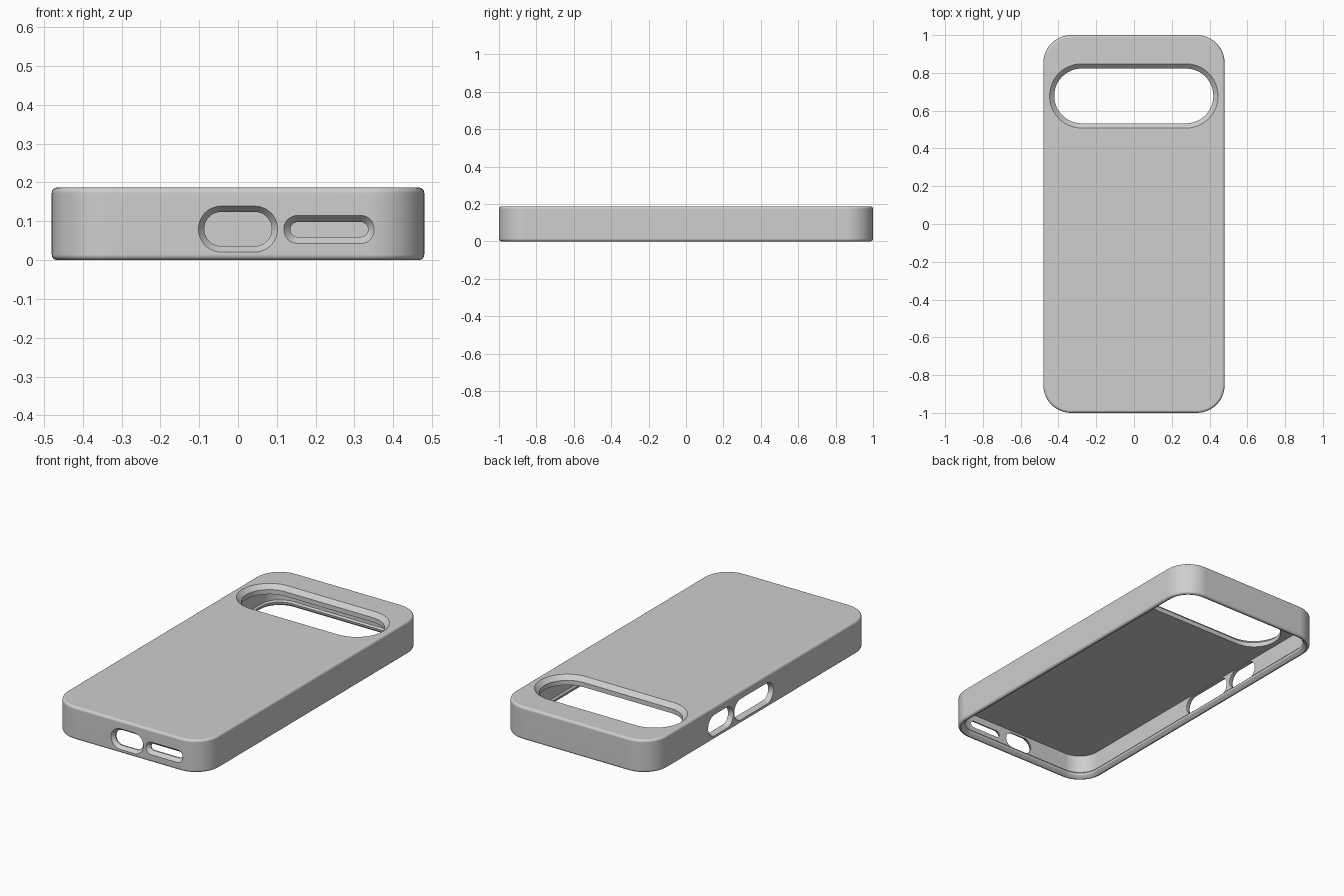
import bpy, bmesh, math
from mathutils import Matrix

if "Cube" in bpy.data.objects:
    bpy.data.objects.remove(bpy.data.objects["Cube"])

HX, HY, H = 0.48, 1.0, 0.187      # outer half width, half length, height
R = 0.147                         # corner radius in plan
FIL = 0.014                       # fillet on outer edges
WALL, PLATE = 0.028, 0.05         # side wall and back plate thickness


def rounded_rect(hx, hy, r, seg=12):
    """Outline points of a rounded rectangle, counter-clockwise."""
    pts = []
    for k, (sx, sy) in enumerate([(1, 1), (-1, 1), (-1, -1), (1, -1)]):
        for i in range(seg + 1):
            a = math.pi / 2 * (k + i / seg)
            pts.append((sx * (hx - r) + r * math.cos(a),
                        sy * (hy - r) + r * math.sin(a)))
    return pts


def loft(name, hx, hy, r, rings, matrix=None):
    """Skin rounded rectangles given as (inset, height) and cap both ends."""
    bm = bmesh.new()
    loops = []
    for inset, z in rings:
        outline = rounded_rect(hx - inset, hy - inset, r - inset)
        loops.append([bm.verts.new((x, y, z)) for x, y in outline])
    n = len(loops[0])
    for a, b in zip(loops, loops[1:]):
        for i in range(n):
            j = (i + 1) % n
            bm.faces.new((a[i], a[j], b[j], b[i]))
    bm.faces.new(loops[0])
    bm.faces.new(loops[-1])
    bmesh.ops.remove_doubles(bm, verts=bm.verts, dist=1e-5)
    if matrix:
        bmesh.ops.transform(bm, matrix=matrix, verts=bm.verts)
    bmesh.ops.recalc_face_normals(bm, faces=bm.faces)
    mesh = bpy.data.meshes.new(name)
    bm.to_mesh(mesh)
    bm.free()
    obj = bpy.data.objects.new(name, mesh)
    bpy.context.collection.objects.link(obj)
    return obj


def slot_cutter(name, hx, hy, flare, depth, matrix):
    """Stadium-shaped cutter along local z, flared at the outside surface z = 0."""
    rings = [(flare, -0.1), (flare, -depth), (0, 0), (0, 0.05)]
    return loft(name, hx, hy, min(hx, hy) - 0.0005, rings, matrix)


# Shell: inner plate face, cavity, bottom lip, rim, outer wall, top face
fil = [(FIL * (1 - math.sin(math.pi / 2 * i / 4)),
        FIL * (1 - math.cos(math.pi / 2 * i / 4))) for i in range(5)]
rings = [(WALL, H - PLATE), (WALL, 0.035), (WALL + 0.008, 0.026), (WALL + 0.006, 0.016),
         (WALL - 0.006, 0.003)]
rings += fil
rings += [(inset, H - z) for inset, z in reversed(fil)]
case = loft("phone_case", HX, HY, R, rings)

# Openings: camera window, charging port, speaker slot, two side button slots
front = Matrix.Rotation(math.pi / 2, 4, 'X')           # local z -> -y
left = Matrix.Rotation(-math.pi / 2, 4, 'Y') @ Matrix.Rotation(math.pi / 2, 4, 'Z')


def at(x, y, z):
    return Matrix.Translation((x, y, z))


cutters = [
    slot_cutter("camera_cutter", 0.446, 0.17, 0.025, 0.024, at(-0.001, 0.678, H)),
    slot_cutter("port_cutter", 0.102, 0.059, 0.015, 0.02, at(0.0, -HY, 0.08) @ front),
    slot_cutter("speaker_cutter", 0.117, 0.036, 0.017, 0.02, at(0.235, -HY, 0.079) @ front),
    slot_cutter("long_button_cutter", 0.177, 0.06, 0.008, 0.015, at(-HX, 0.073, 0.081) @ left),
    slot_cutter("short_button_cutter", 0.114, 0.06, 0.008, 0.015, at(-HX, 0.372, 0.081) @ left),
]
bpy.ops.object.select_all(action='DESELECT')
bpy.context.view_layer.objects.active = case
case.select_set(True)
for c in cutters:
    mod = case.modifiers.new(c.name, 'BOOLEAN')
    mod.operation = 'DIFFERENCE'
    mod.solver = 'EXACT'
    mod.object = c
    bpy.ops.object.modifier_apply(modifier=mod.name)
for c in cutters:
    bpy.data.objects.remove(c, do_unlink=True)

# Single grey finish
grey = bpy.data.materials.new("light_grey")
grey.diffuse_color = (0.62, 0.62, 0.62, 1)
grey.use_nodes = True
grey.node_tree.nodes["Principled BSDF"].inputs["Base Color"].default_value = grey.diffuse_color
case.data.materials.clear()
case.data.materials.append(grey)

# Smooth fillets while the large flat faces stay flat
bpy.ops.object.shade_smooth_by_angle(angle=math.radians(30))
weighted = case.modifiers.new("flat_panels", 'WEIGHTED_NORMAL')
weighted.keep_sharp = True
